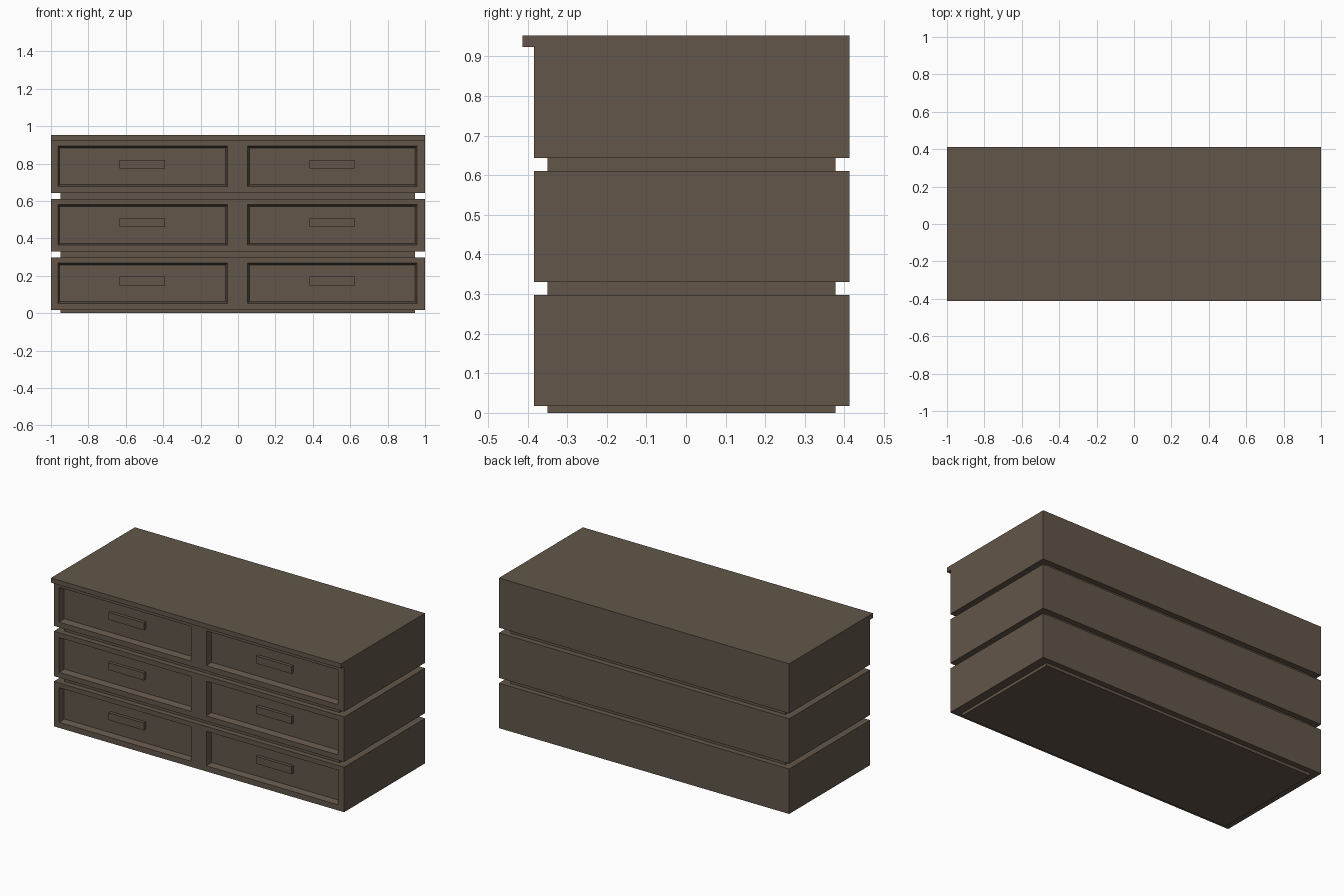
import bpy
import bmesh
from mathutils import Vector

if "Cube" in bpy.data.objects:
    bpy.data.objects.remove(bpy.data.objects["Cube"])

wood = bpy.data.materials.new("dark brown wood")
wood.diffuse_color = (0.122, 0.093, 0.067, 1)
wood.use_nodes = True
wood.node_tree.nodes["Principled BSDF"].inputs["Base Color"].default_value = wood.diffuse_color

FRONT, BACK = -0.384, 0.413
PANEL_X = [(-0.963, -0.056), (0.051, 0.957)]   # drawer openings
HANDLE_X = [(-0.633, -0.391), (0.383, 0.626)]
RECESS, SLOPE = 0.035, 0.014


def box_mesh(x0, x1, y0, y1, z0, z1):
    bm = bmesh.new()
    bmesh.ops.create_cube(bm, size=1)
    for v in bm.verts:
        v.co = Vector((x1 if v.co.x > 0 else x0,
                       y1 if v.co.y > 0 else y0,
                       z1 if v.co.z > 0 else z0))
    return bm


def finish(name, bm):
    mesh = bpy.data.meshes.new(name)
    bm.to_mesh(mesh)
    bm.free()
    mesh.materials.append(wood)
    obj = bpy.data.objects.new(name, mesh)
    bpy.context.collection.objects.link(obj)
    return obj


def box(name, *dims):
    return finish(name, box_mesh(*dims))


def cut(bm, axis, value):
    co, no = Vector(), Vector()
    co[axis], no[axis] = value, 1
    bmesh.ops.bisect_plane(bm, geom=bm.verts[:] + bm.edges[:] + bm.faces[:],
                           plane_co=co, plane_no=no)


def drawer_tier(name, z0, z1, p0, p1):
    """Cabinet tier with two sloped-edge drawer panels sunk into its front."""
    bm = box_mesh(-1, 1, FRONT, BACK, z0, z1)
    for x in [x for pair in PANEL_X for x in pair]:
        cut(bm, 0, x)
    for z in (p0, p1):
        cut(bm, 2, z)
    bm.normal_update()
    panels = []
    for f in bm.faces:
        c = f.calc_center_median()
        if f.normal.y < -0.9 and p0 < c.z < p1 and any(a < c.x < b for a, b in PANEL_X):
            panels.append(f)
    bmesh.ops.inset_individual(bm, faces=panels, thickness=SLOPE, depth=-RECESS)
    return finish(name, bm)


# Tiers: bottom, top, panel bottom, panel top
tiers = [("lower", 0.018, 0.298, 0.053, 0.268),
         ("middle", 0.331, 0.611, 0.364, 0.580),
         ("upper", 0.644, 0.924, 0.677, 0.893)]
for label, z0, z1, p0, p1 in tiers:
    drawer_tier(label + "_drawer_tier", z0, z1, p0, p1)
    # Bar handles standing off the sunken panels
    mid = (p0 + p1) / 2 + 0.012
    for side, (a, b) in zip(("left", "right"), HANDLE_X):
        box(f"{label}_{side}_handle", a, b,
            FRONT + 0.015, FRONT + RECESS, mid - 0.023, mid + 0.023)

# Set-back plinth and the spacers between tiers
for name, z0, z1 in (("plinth", 0, 0.018),
                     ("lower_spacer", 0.298, 0.331),
                     ("upper_spacer", 0.611, 0.644)):
    box(name, -0.95, 0.946, -0.35, 0.378, z0, z1)

# Top board with front overhang
box("top_board", -1, 1, -0.413, BACK, 0.924, 0.953)
